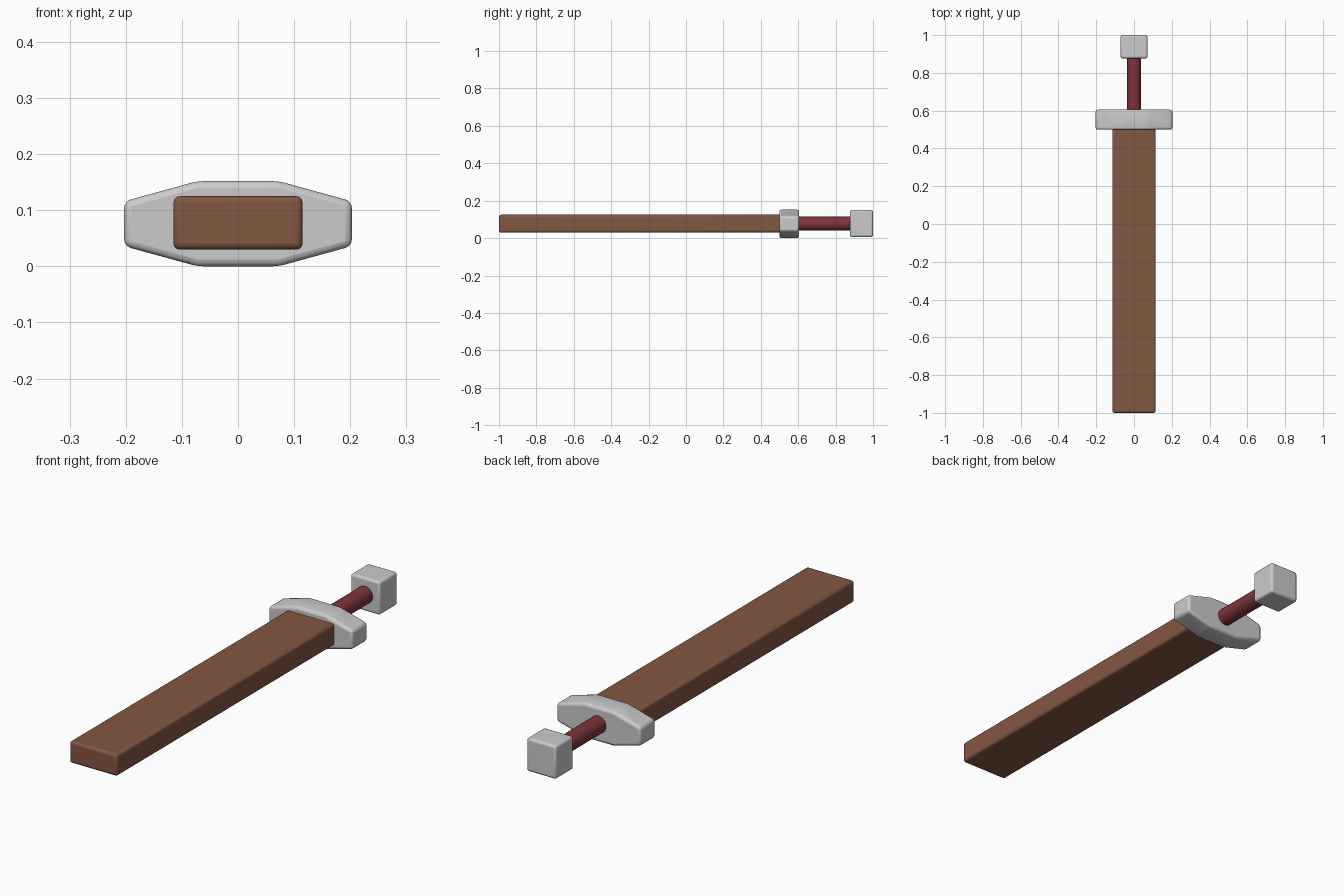
import bpy, bmesh, math

if "Cube" in bpy.data.objects:
    bpy.data.objects.remove(bpy.data.objects["Cube"])

ZC = 0.076  # height of the sword's long axis


def material(name, rgb):
    m = bpy.data.materials.new(name)
    m.diffuse_color = (*rgb, 1)
    m.use_nodes = True
    m.node_tree.nodes["Principled BSDF"].inputs["Base Color"].default_value = m.diffuse_color
    return m


def finish(obj, bevel=0.0, mat=None):
    if mat:
        obj.data.materials.append(mat)
    if bevel:
        b = obj.modifiers.new("rounded_edges", 'BEVEL')
        b.width = bevel
        b.segments = 3
        b.limit_method = 'ANGLE'
        b.angle_limit = math.radians(10)
    bpy.ops.object.select_all(action='DESELECT')
    obj.select_set(True)
    bpy.context.view_layer.objects.active = obj
    bpy.ops.object.shade_smooth_by_angle(angle=math.radians(35))


def prism(name, profile, y0, y1, bevel, mat=None):
    """Extrude an (x, z) outline along y."""
    bm = bmesh.new()
    face = bm.faces.new([bm.verts.new((x, y0, z)) for x, z in profile])
    ext = bmesh.ops.extrude_face_region(bm, geom=[face])
    moved = [v for v in ext["geom"] if isinstance(v, bmesh.types.BMVert)]
    bmesh.ops.translate(bm, verts=moved, vec=(0, y1 - y0, 0))
    bmesh.ops.recalc_face_normals(bm, faces=bm.faces)
    mesh = bpy.data.meshes.new(name)
    bm.to_mesh(mesh)
    bm.free()
    obj = bpy.data.objects.new(name, mesh)
    bpy.context.collection.objects.link(obj)
    finish(obj, bevel, mat)
    return obj


def rect(w, h, zc=ZC):
    return [(-w, zc - h), (w, zc - h), (w, zc + h), (-w, zc + h)]


wood = material("wood", (0.23, 0.095, 0.055))
red = material("red_wrap", (0.21, 0.035, 0.04))

# Flat wooden blade
prism("blade", rect(0.115, 0.0475, 0.0775), -1.0, 0.515, 0.011, wood)

# Cross guard with tapered ends
quarter = [(0.203, 0.040), (0.072, 0.076)]
half = [(x, -z) for x, z in reversed(quarter)] + quarter
outline = half + [(-x, -z) for x, z in half]
prism("guard", [(x, ZC + z) for x, z in outline], 0.499, 0.605, 0.012)

# Square pommel
prism("pommel", rect(0.071, 0.0725, 0.078), 0.877, 1.0, 0.01)

# Round grip
bpy.ops.mesh.primitive_cylinder_add(vertices=24, radius=0.0375, depth=0.30,
                                    location=(0, 0.74, 0.078),
                                    rotation=(math.pi / 2, 0, 0))
grip = bpy.context.object
grip.name = "grip"
finish(grip, 0, red)
